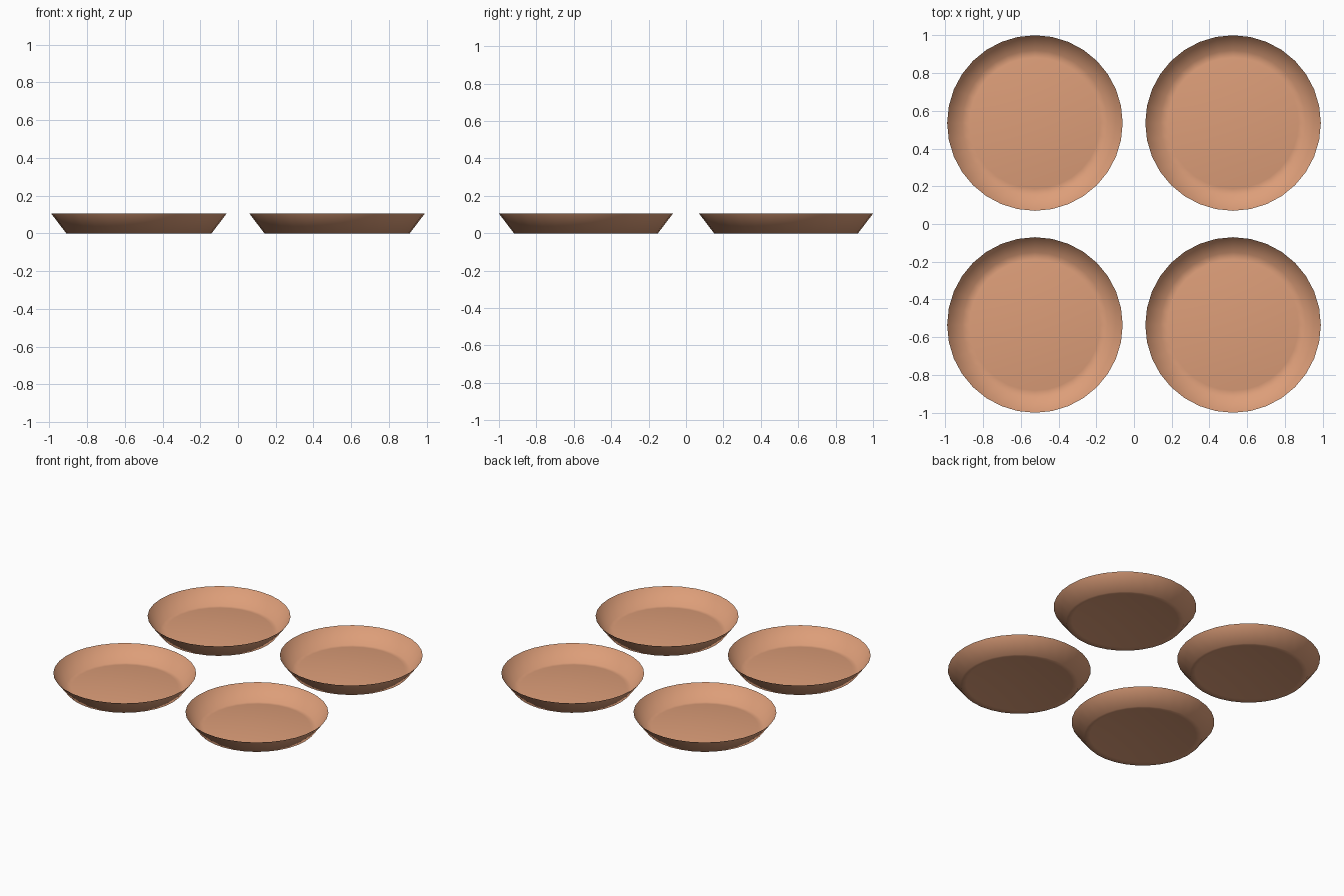
import bpy
import bmesh
import math

cube = bpy.data.objects.get("Cube")
if cube:
    bpy.data.objects.remove(cube, do_unlink=True)

# Terracotta clay
clay = bpy.data.materials.new("terracotta")
clay.use_nodes = True
colour = (0.72, 0.34, 0.19, 1.0)
clay.diffuse_color = colour
clay.node_tree.nodes["Principled BSDF"].inputs["Base Color"].default_value = colour

SIDES = 32
FOOT, RIM, HEIGHT, DOME = 0.385, 0.465, 0.105, 0.022

# Profile from the rim down to the foot, then over the slightly raised floor
profile = [(RIM, HEIGHT), (FOOT, 0.0)]
for share in (0.9, 0.6, 0.3):
    profile.append((FOOT * share, DOME * (1 - share ** 2)))


def dish_mesh():
    """Thin round dish with a flared wall."""
    bm = bmesh.new()
    rings = []
    for radius, z in profile:
        ring = []
        for i in range(SIDES):
            a = 2 * math.pi * i / SIDES
            ring.append(bm.verts.new((radius * math.cos(a), radius * math.sin(a), z)))
        rings.append(ring)
    for outer, inner in zip(rings, rings[1:]):
        for i in range(SIDES):
            j = (i + 1) % SIDES
            bm.faces.new((outer[i], outer[j], inner[j], inner[i]))
    # Floor centre
    centre = bm.verts.new((0, 0, DOME))
    for i in range(SIDES):
        bm.faces.new((rings[-1][i], rings[-1][(i + 1) % SIDES], centre))
    for face in bm.faces:
        face.smooth = True
    mesh = bpy.data.meshes.new("dish")
    bm.to_mesh(mesh)
    bm.free()
    mesh.materials.append(clay)
    return mesh


# Four matching dishes in a square
mesh = dish_mesh()
for depth, sy in (("front", -1), ("back", 1)):
    for side, sx in (("right", -1), ("left", 1)):
        dish = bpy.data.objects.new(f"dish_{depth}_{side}", mesh)
        dish.location = (sx * 0.525, sy * 0.535, 0)
        bpy.context.collection.objects.link(dish)
